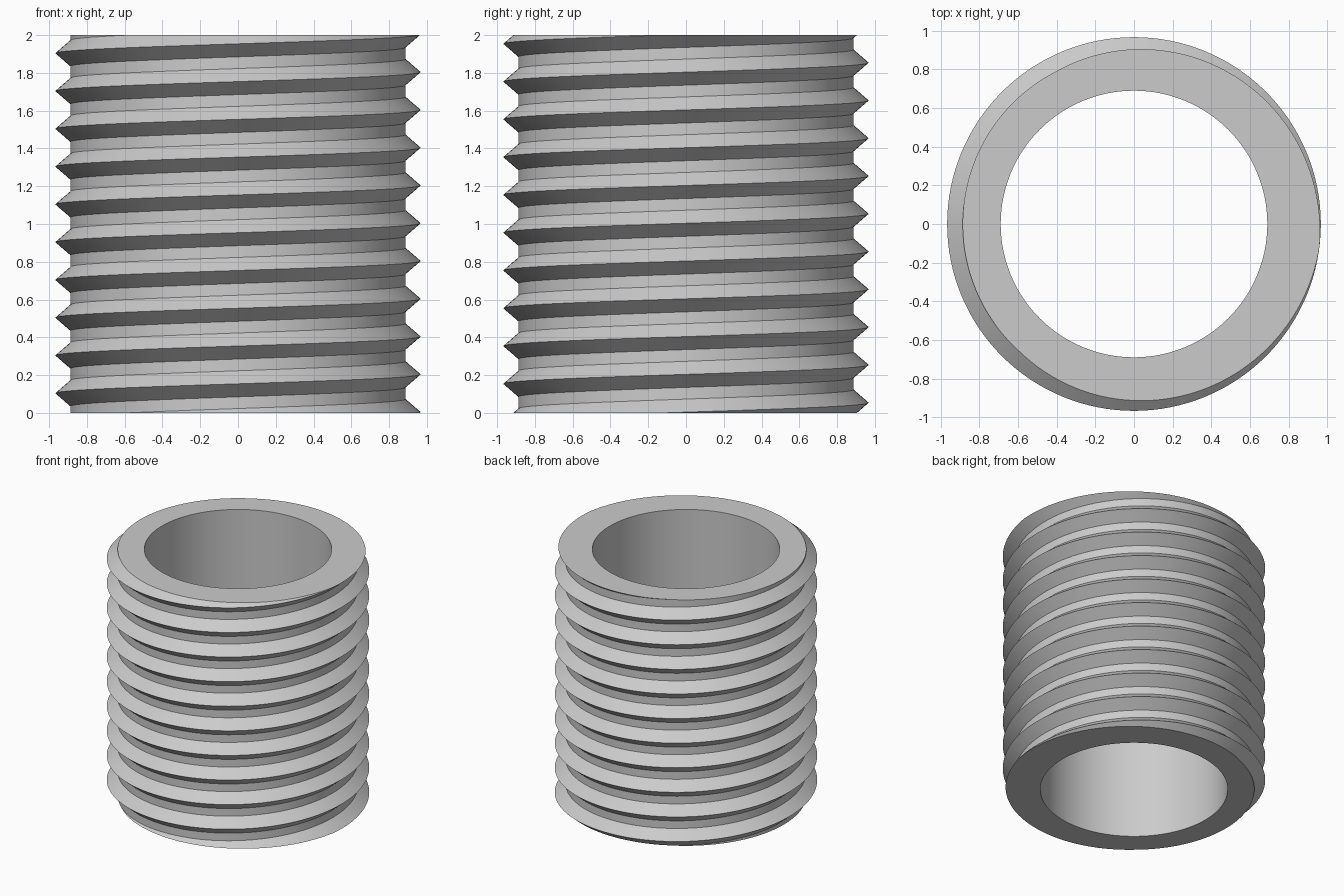
import bpy
import bmesh
import math
from mathutils import Vector

HEIGHT = 2.0
PITCH = 0.2
CREST = 0.967     # thread tip radius
ROOT = 0.887      # thread valley radius
BORE = 0.69       # inner wall radius
FLANK = 0.069     # height of each sloping side
OFFSET = 0.004    # height of the first crest at +x
STEPS = 128
UP = Vector((0, 0, 1))

cube = bpy.data.objects.get("Cube")
if cube:
    bpy.data.objects.remove(cube, do_unlink=True)

bm = bmesh.new()


def spin_profile(points, rise=0.0):
    """Spin a polyline of (radius, z) once round z, rising as it goes."""
    verts = [bm.verts.new((r, 0, z)) for r, z in points]
    edges = [bm.edges.new(pair) for pair in zip(verts, verts[1:])]
    bmesh.ops.spin(bm, geom=verts + edges, cent=(0, 0, 0), axis=UP,
                   dvec=UP * (rise / STEPS), angle=math.tau, steps=STEPS)
    bmesh.ops.remove_doubles(bm, verts=bm.verts[:], dist=1e-5)


# Outer thread: stacked teeth, each turn joining the next one up
teeth = []
for turn in range(-3, round(HEIGHT / PITCH) + 3):
    z = turn * PITCH + OFFSET
    teeth += [(ROOT, z - FLANK), (CREST, z), (ROOT, z + FLANK)]
spin_profile(teeth, PITCH)

# Trim the thread flat at both ends
for z, normal in ((0, -UP), (HEIGHT, UP)):
    bmesh.ops.bisect_plane(bm, geom=bm.verts[:] + bm.edges[:] + bm.faces[:],
                           dist=1e-5, plane_co=UP * z, plane_no=normal,
                           clear_outer=True)
bmesh.ops.remove_doubles(bm, verts=bm.verts[:], dist=1e-5)

# Smooth bore
spin_profile([(BORE, 0), (BORE, HEIGHT)])

# Flat end rings between thread and bore
for z in (0, HEIGHT):
    rim = [e for e in bm.edges if e.is_boundary
           and all(abs(v.co.z - z) < 1e-4 for v in e.verts)]
    bmesh.ops.triangle_fill(bm, edges=rim, use_beauty=True,
                            use_dissolve=False, normal=UP)
bmesh.ops.recalc_face_normals(bm, faces=bm.faces[:])

mesh = bpy.data.meshes.new("threaded_tube")
bm.to_mesh(mesh)
bm.free()
tube = bpy.data.objects.new("threaded_tube", mesh)
bpy.context.collection.objects.link(tube)

# Plain grey
grey = bpy.data.materials.new("light_grey")
grey.use_nodes = True
colour = (0.6, 0.6, 0.6, 1)
grey.diffuse_color = colour
grey.node_tree.nodes["Principled BSDF"].inputs["Base Color"].default_value = colour
mesh.materials.append(grey)

# Smooth round surfaces, crisp thread edges
bpy.ops.object.select_all(action="DESELECT")
tube.select_set(True)
bpy.context.view_layer.objects.active = tube
bpy.ops.object.shade_smooth_by_angle(angle=math.radians(25))
